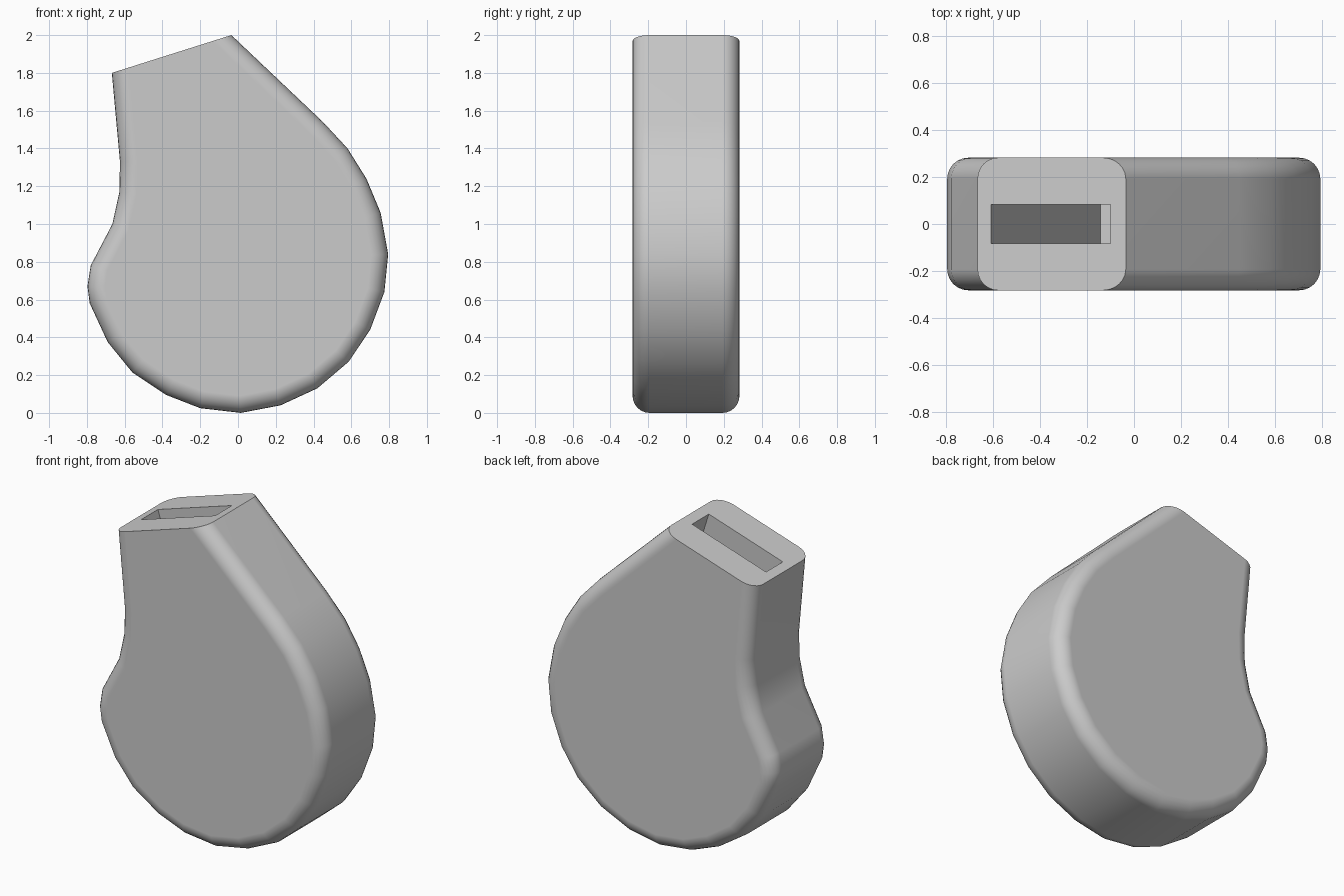
import bpy, bmesh
from mathutils import Vector, Matrix

cube = bpy.data.objects.get("Cube")
if cube:
    bpy.data.objects.remove(cube, do_unlink=True)

HALF = 0.283      # half thickness
FILLET = 0.09     # rounding along the outline

grey = bpy.data.materials.new("plain grey")
grey.use_nodes = True
colour = (0.6, 0.6, 0.6, 1)
grey.diffuse_color = colour
grey.node_tree.nodes["Principled BSDF"].inputs["Base Color"].default_value = colour


def add_object(name, bm):
    bmesh.ops.recalc_face_normals(bm, faces=bm.faces)
    mesh = bpy.data.meshes.new(name)
    bm.to_mesh(mesh)
    bm.free()
    mesh.materials.append(grey)
    obj = bpy.data.objects.new(name, mesh)
    bpy.context.collection.objects.link(obj)
    return obj


# Outline in x, z, from the right end of the mouth round to its left end
outline = [(-.035, 2), (.45, 1.54), (.58, 1.4), (.68, 1.24), (.755, 1.06),
           (.795, .84), (.775, .64), (.7, .44), (.585, .27), (.42, .13),
           (.225, .04), (.015, 0), (-.2, .025), (-.38, .095), (-.56, .215),
           (-.69, .375), (-.785, .58), (-.797, .67), (-.78, .78),
           (-.665, 1), (-.628, 1.17), (-.625, 1.33), (-.668, 1.8)]
mouth_right, mouth_left = (Vector((x, 0, z)) for x, z in (outline[0], outline[-1]))
along = (mouth_right - mouth_left).normalized()
normal = Vector((-along.z, 0, along.x))

# Body: extruded outline, rounded everywhere except around the mouth
bm = bmesh.new()
front = bm.faces.new([bm.verts.new((x, -HALF, z)) for x, z in outline])
extruded = bmesh.ops.extrude_face_region(bm, geom=[front])["geom"]
bmesh.ops.translate(bm, vec=(0, 2 * HALF, 0),
                    verts=[g for g in extruded if isinstance(g, bmesh.types.BMVert)])


def on_mouth(v):
    return abs((v.co - mouth_left).dot(normal)) < 1e-4


rims = [e for e in bm.edges
        if abs(e.verts[0].co.y - e.verts[1].co.y) < 1e-4
        and not all(on_mouth(v) for v in e.verts)]
bmesh.ops.bevel(bm, geom=rims, offset=FILLET, offset_type='OFFSET', segments=6,
                profile=0.5, affect='EDGES', clamp_overlap=False)
body = add_object("body", bm)

# Deep slot square to the mouth
SLOT_LENGTH, SLOT_WIDTH, SLOT_DEPTH = 0.535, 0.165, 1.55
start = mouth_left + along * 0.061
centre = start + along * SLOT_LENGTH / 2 - normal * (SLOT_DEPTH / 2 - 0.05)
axes = Matrix((along, Vector((0, 1, 0)), normal)).transposed().to_4x4()
bm = bmesh.new()
bmesh.ops.create_cube(bm, size=1, matrix=Matrix.Translation(centre) @ axes
                      @ Matrix.Diagonal((SLOT_LENGTH, SLOT_WIDTH, SLOT_DEPTH + 0.1, 1)))
cutter = add_object("slot_cutter", bm)
cutter.hide_render = True

cut = body.modifiers.new("slot", 'BOOLEAN')
cut.operation = 'DIFFERENCE'
cut.solver = 'EXACT'
cut.object = cutter
bpy.ops.object.select_all(action='DESELECT')
bpy.context.view_layer.objects.active = body
body.select_set(True)
bpy.ops.object.modifier_apply(modifier=cut.name)
bpy.data.objects.remove(cutter, do_unlink=True)

# Smooth rounding with crisp mouth edges
bpy.ops.object.shade_smooth_by_angle(angle=0.6)
weighted = body.modifiers.new("weighted normals", 'WEIGHTED_NORMAL')
weighted.keep_sharp = True
